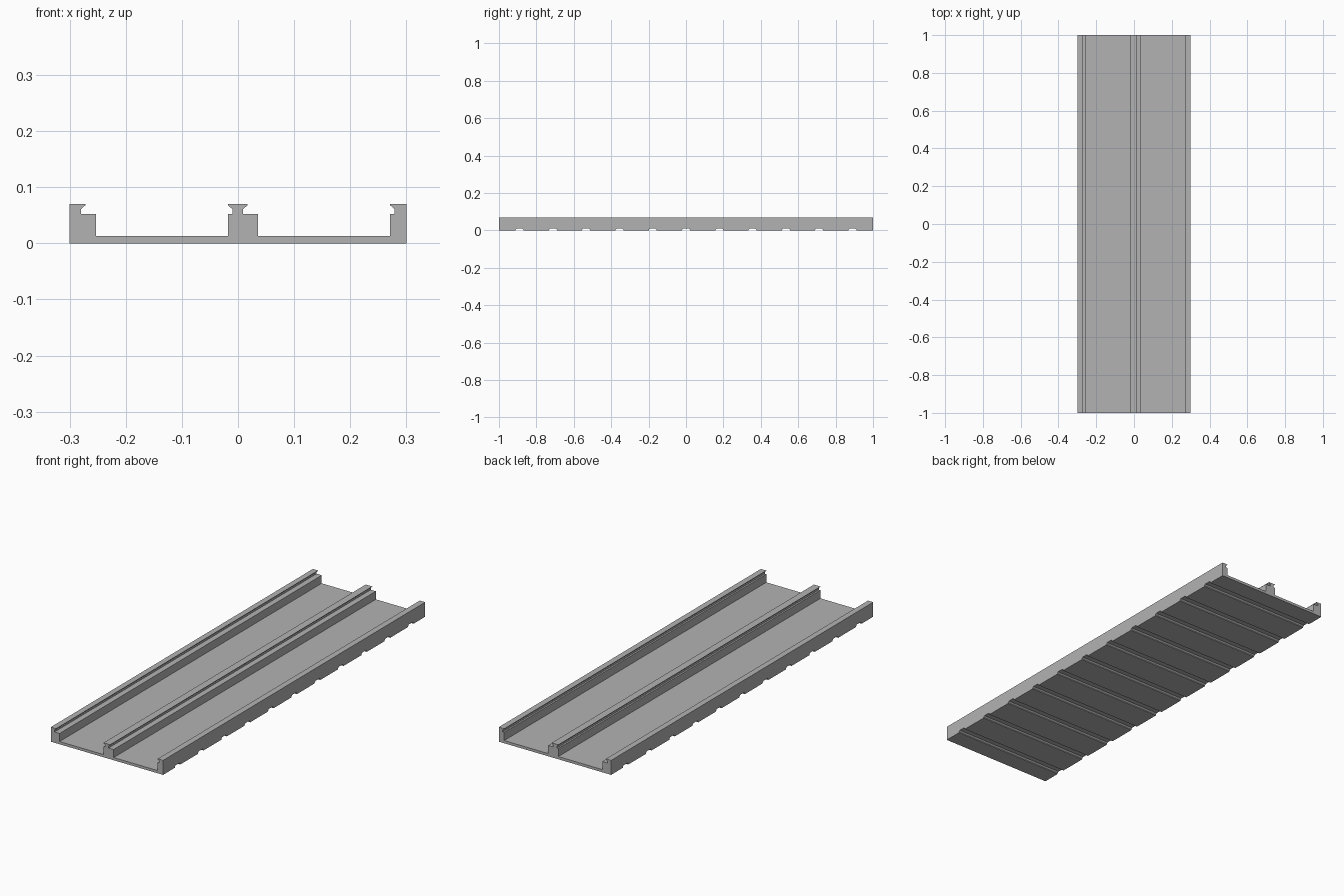
import bpy, bmesh

cube = bpy.data.objects.get("Cube")
if cube:
    bpy.data.objects.remove(cube)

grey = bpy.data.materials.new("plain grey")
grey.use_nodes = True
COLOUR = (0.45, 0.45, 0.45, 1)
grey.diffuse_color = COLOUR
grey.node_tree.nodes["Principled BSDF"].inputs["Base Color"].default_value = COLOUR

FLOOR, LEDGE, TOP = 0.013, 0.052, 0.07


def prism(bm, points, move):
    """Closed solid from a profile, extruded along the given vector."""
    face = bm.faces.new([bm.verts.new(p) for p in points])
    out = bmesh.ops.extrude_face_region(bm, geom=[face])["geom"]
    bmesh.ops.translate(bm, vec=move, verts=[v for v in out if isinstance(v, bmesh.types.BMVert)])


def make_object(name, bm):
    bmesh.ops.recalc_face_normals(bm, faces=bm.faces)
    mesh = bpy.data.meshes.new(name)
    bm.to_mesh(mesh)
    bm.free()
    mesh.materials.append(grey)
    obj = bpy.data.objects.new(name, mesh)
    bpy.context.collection.objects.link(obj)
    return obj


def lip(base, neck, edge):
    """Rail side, from the floor up to the overhanging lip."""
    return [(base, FLOOR), (base, LEDGE), (neck, LEDGE), (neck, 0.061),
            (edge, 0.068), (edge, TOP)]


# Track: cross-section with two edge rails and a centre rail
section = [(-0.3, 0), (-0.3, TOP)]
section += lip(-0.253, -0.28, -0.272)[::-1]
section += lip(-0.018, -0.01, -0.018)
section += lip(0.036, 0.009, 0.017)[::-1]
section += lip(0.271, 0.279, 0.271)
section += [(0.3, TOP), (0.3, 0)]
bm = bmesh.new()
prism(bm, [(x, -1, z) for x, z in section], (0, 2, 0))
track = make_object("sliding_track", bm)

# Cross grooves under the track
bm = bmesh.new()
groove = [(-0.021, -0.01), (-0.021, 0.004), (-0.015, 0.01),
          (0.015, 0.01), (0.021, 0.004), (0.021, -0.01)]
for i in range(-5, 6):
    prism(bm, [(-0.4, y + i * 0.178, z) for y, z in groove], (0.8, 0, 0))
cutter = make_object("groove_cutter", bm)
cutter.hide_render = True

cut = track.modifiers.new("grooves", "BOOLEAN")
cut.operation = "DIFFERENCE"
cut.solver = "EXACT"
cut.object = cutter
bpy.context.view_layer.objects.active = track
bpy.ops.object.modifier_apply(modifier=cut.name)
bpy.data.objects.remove(cutter)
